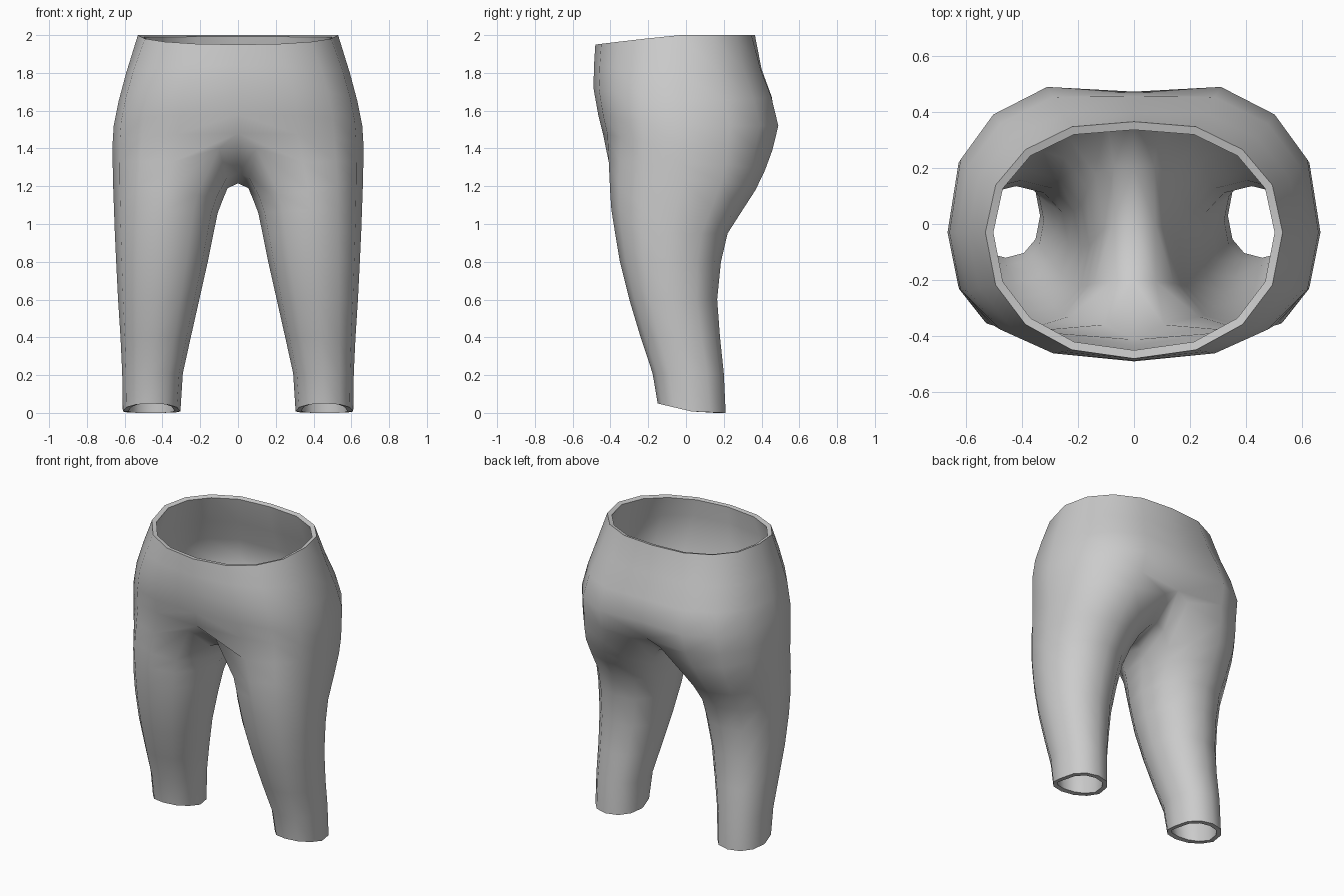
import bpy, bmesh
from math import sin, cos, radians
from mathutils import Vector

if "Cube" in bpy.data.objects:
    bpy.data.objects.remove(bpy.data.objects["Cube"])

def spow(v, p):
    return (abs(v) ** p) * (1 if v >= 0 else -1)

bm = bmesh.new()

def torso_ring(zf, zs, zb, hw, yf, yb, n, cleft):
    """Half loop from front centre round the side to back centre."""
    ring = []
    for i in range(9):
        a = radians(-90 + 22.5 * i)
        s = sin(a)
        z = zs + (zf - zs) * max(0, -s) + (zb - zs) * max(0, s)
        x = 0 if i in (0, 8) else hw * spow(cos(a), 2 / n)
        yc = -0.03
        y = yc + spow(s, 2 / n) * ((yb - yc) if s > 0 else (yc - yf))
        ring.append(bm.verts.new((x, y - (cleft if i == 8 else 0), z)))
    return ring

def leg_ring(z_out, z_in, x_in, x_out, yf, yb, tilt=0):
    """Closed 12-sided loop, starting at the front inner thigh."""
    ring = []
    for i in range(12):
        a = radians(240 + 30 * i)
        c, s = cos(a), sin(a)
        p = 2 / 2.2
        x = (x_in + x_out) / 2 + spow(c, p) * (x_out - x_in) / 2
        y = (yf + yb) / 2 + spow(s, p) * (yb - yf) / 2
        z = z_in + (z_out - z_in) * (c + 1) / 2 + tilt * max(0, -s)
        ring.append(bm.verts.new((x, y, z)))
    return ring

def bridge(a, b, closed):
    n = len(a)
    for i in range(n if closed else n - 1):
        j = (i + 1) % n
        bm.faces.new((a[i], b[i], b[j], a[j]))

# Waist and hips
torso = [torso_ring(*r) for r in (
    (1.95, 2.00, 2.00, .53, -.48, .375, 2.2, .01),
    (1.84, 1.80, 1.82, .592, -.487, .425, 2.3, .025),
    (1.72, 1.65, 1.67, .632, -.49, .485, 2.45, .03),
    (1.58, 1.52, 1.52, .658, -.465, .522, 2.55, .05),
    (1.48, 1.41, 1.39, .665, -.44, .488, 2.6, .065))]
for a, b in zip(torso, torso[1:]):
    bridge(a, b, False)

# Crotch seam closes the hip loop into the top of the leg
seam = [bm.verts.new(p) for p in ((0, .22, 1.25), (0, 0, 1.215), (0, -.22, 1.27))]
hip = torso[-1] + seam

legs = [leg_ring(*r) for r in (
    (1.23, 1.13, .08, .662, -.402, .368),
    (1.09, 1.06, .107, .657, -.395, .30),
    (.95, .95, .13, .652, -.375, .22),
    (.80, .80, .16, .645, -.35, .185),
    (.60, .60, .205, .635, -.30, .165),
    (.40, .40, .25, .622, -.24, .18),
    (.21, .21, .292, .613, -.177, .20),
    (.01, .01, .305, .61, -.15, .21, .04))]

# Thigh loop: halfway between hip and leg, rounded off beside the seam
inner = {8: (.09, .405, 1.345), 9: (.055, .22, 1.215), 10: (.055, 0, 1.19),
         11: (.06, -.22, 1.245), 0: (.10, -.385, 1.40)}
thigh = [bm.verts.new(inner.get(i) or (a.co + b.co) / 2 + Vector((0, .006 if a.co.y > 0 else 0, 0)))
         for i, (a, b) in enumerate(zip(hip, legs[0]))]

# Legs
legs = [hip, thigh] + legs
for a, b in zip(legs, legs[1:]):
    bridge(a, b, True)
for v in legs[-1]:                       # hem dips to the ground at the back
    v.co.z -= .01 * max(0, min(1, (v.co.y + .03) / .24))

mesh = bpy.data.meshes.new("trousers")
bm.to_mesh(mesh)
bm.free()
obj = bpy.data.objects.new("trousers", mesh)
bpy.context.collection.objects.link(obj)

# Mirror to the other side, then give the cloth thickness inwards
m = obj.modifiers.new("mirror", 'MIRROR')
m.use_clip = True
s = obj.modifiers.new("thickness", 'SOLIDIFY')
s.thickness = .03
s.offset = -1

bpy.context.view_layer.objects.active = obj
obj.select_set(True)
for name in ("mirror", "thickness"):
    bpy.ops.object.modifier_apply(modifier=name)
bpy.ops.object.shade_smooth_by_angle(angle=radians(65))
